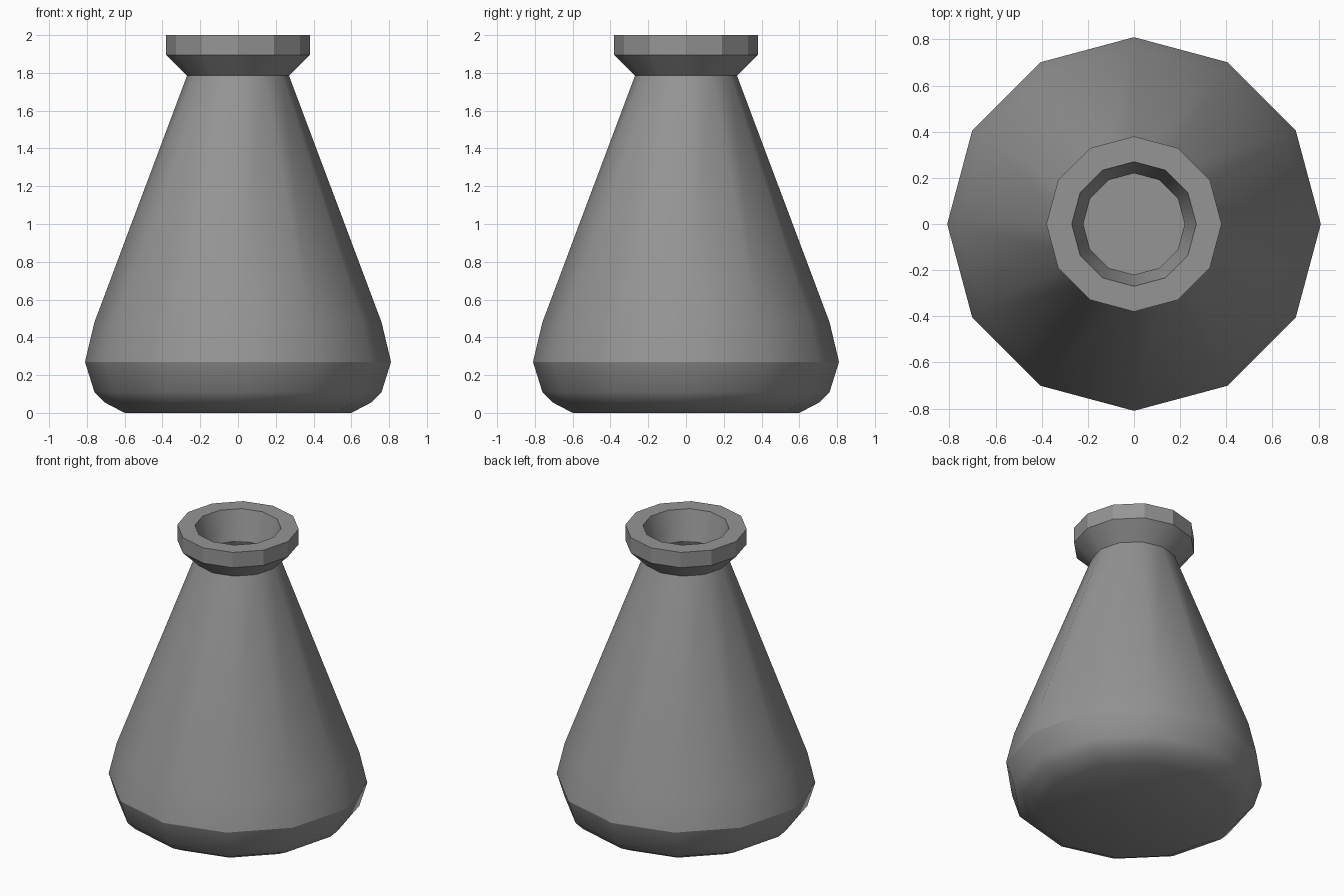
import bpy
import bmesh
import math

cube = bpy.data.objects.get("Cube")
if cube:
    bpy.data.objects.remove(cube, do_unlink=True)

SIDES = 12

# One plain grey for the whole vessel
grey = bpy.data.materials.new("mid_grey")
grey.use_nodes = True
grey.diffuse_color = (0.3, 0.3, 0.3, 1)
grey.node_tree.nodes["Principled BSDF"].inputs["Base Color"].default_value = (0.3, 0.3, 0.3, 1)

# Radius and height, from the base up the outside, over the lip, down the inside
outside = [(0.6, 0), (0.705, 0.055), (0.76, 0.11), (0.81, 0.27),
           (0.76, 0.48), (0.27, 1.785)]
lip = [(0.38, 1.895), (0.38, 2), (0.27, 2)]
inside = [(0.22, 1.8), (0.7, 0.48), (0.75, 0.28), (0.7, 0.14), (0.56, 0.06)]


def lathe(name, profile):
    """Turn a profile around z and close both ends with flat discs."""
    bm = bmesh.new()
    rings = []
    for r, z in profile:
        angles = [math.tau * i / SIDES for i in range(SIDES)]
        rings.append([bm.verts.new((r * math.cos(a), r * math.sin(a), z)) for a in angles])
    for low, high in zip(rings, rings[1:]):
        for i in range(SIDES):
            j = (i + 1) % SIDES
            bm.faces.new((low[i], low[j], high[j], high[i]))
    bm.faces.new(rings[0][::-1])
    bm.faces.new(rings[-1])
    bmesh.ops.recalc_face_normals(bm, faces=bm.faces)
    mesh = bpy.data.meshes.new(name)
    bm.to_mesh(mesh)
    bm.free()
    mesh.materials.append(grey)
    obj = bpy.data.objects.new(name, mesh)
    bpy.context.collection.objects.link(obj)
    return obj


# Conical flask with a flared, faceted lip and a hollow inside
flask = lathe("flask", outside + lip + inside)
bpy.ops.object.select_all(action="DESELECT")
flask.select_set(True)
bpy.context.view_layer.objects.active = flask
bpy.ops.object.shade_smooth_by_angle(angle=math.radians(29.5))
